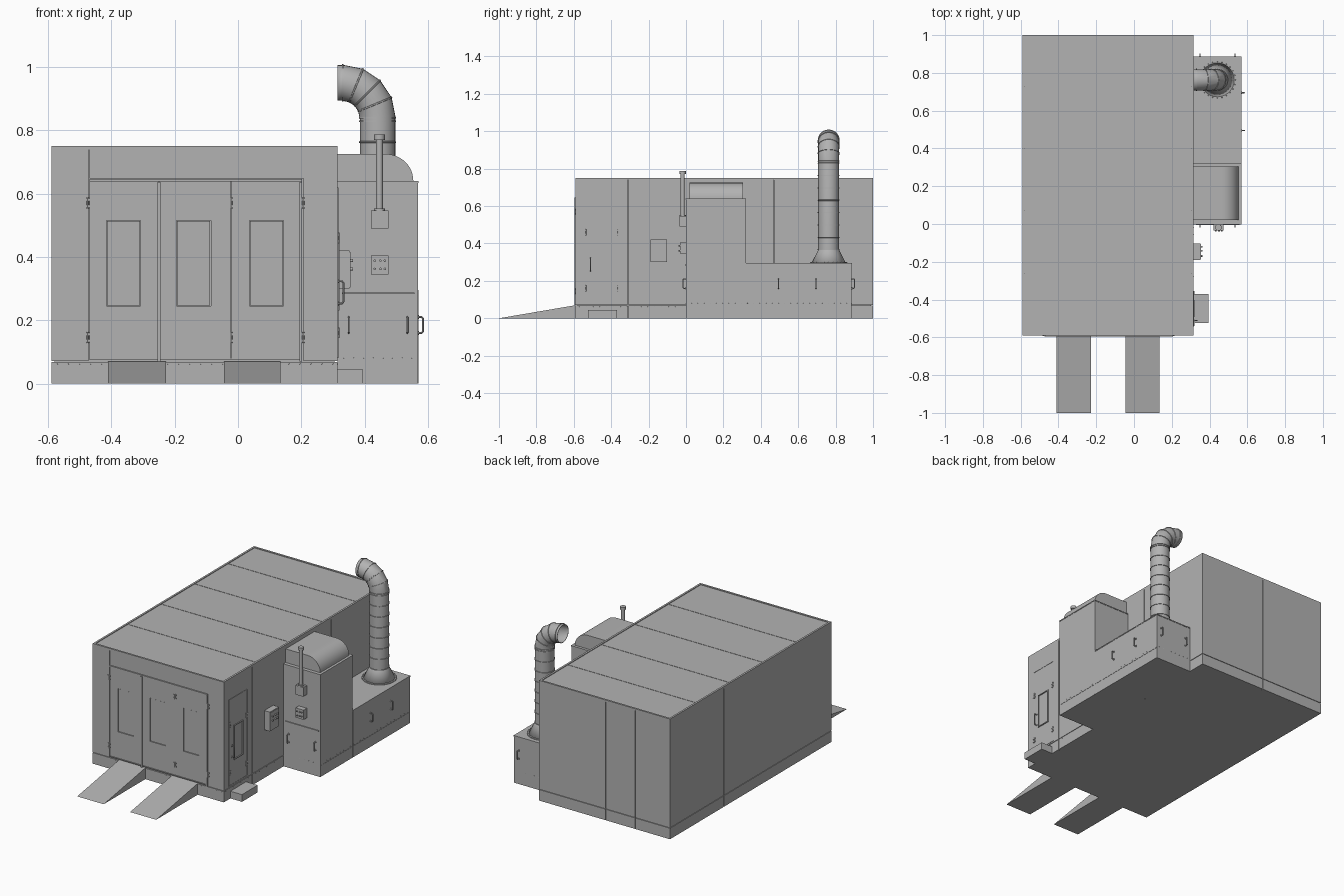
import bpy, bmesh, math
from mathutils import Vector as V

if "Cube" in bpy.data.objects:
    bpy.data.objects.remove(bpy.data.objects["Cube"])

grey = bpy.data.materials.new("grey_paint")
grey.diffuse_color = (0.45, 0.45, 0.45, 1)
grey.use_nodes = True
grey.node_tree.nodes["Principled BSDF"].inputs["Base Color"].default_value = grey.diffuse_color


def finish(name, bm, smooth=None):
    bmesh.ops.recalc_face_normals(bm, faces=bm.faces)
    me = bpy.data.meshes.new(name)
    bm.to_mesh(me)
    bm.free()
    me.materials.append(grey)
    if smooth:
        me.polygons.foreach_set("use_smooth", [True] * len(me.polygons))
        me.set_sharp_from_angle(angle=math.radians(smooth))
    ob = bpy.data.objects.new(name, me)
    bpy.context.collection.objects.link(ob)
    return ob


def add_box(bm, x0, x1, y0, y1, z0, z1):
    for v in bmesh.ops.create_cube(bm, size=1)["verts"]:
        v.co = V(((x0 + x1) / 2 + v.co.x * (x1 - x0), (y0 + y1) / 2 + v.co.y * (y1 - y0),
                  (z0 + z1) / 2 + v.co.z * (z1 - z0)))


def boxes(name, *items):
    bm = bmesh.new()
    for b in items:
        add_box(bm, *b)
    return finish(name, bm)


def prism(name, pts, offset, smooth=None):
    """Extrude a closed outline along an offset."""
    bm = bmesh.new()
    f = bm.faces.new([bm.verts.new(p) for p in pts])
    g = bmesh.ops.extrude_face_region(bm, geom=[f])["geom"]
    bmesh.ops.translate(bm, vec=offset, verts=[v for v in g if isinstance(v, bmesh.types.BMVert)])
    return finish(name, bm, smooth)


def add_tube(bm, pts, radii, side, n, cap=True):
    """Mitred sweep of a circle along a planar path; side is the plane normal."""
    pts, rings = [V(p) for p in pts], []
    for i, p in enumerate(pts):
        a = (p - pts[i - 1]).normalized() if i else (pts[1] - p).normalized()
        b = (pts[i + 1] - p).normalized() if i < len(pts) - 1 else a
        t = (a + b).normalized()
        u = V(side).cross(t) / max(t.dot(a), 0.3)
        rings.append([bm.verts.new(p + radii[i] * (math.cos(w) * V(side) + math.sin(w) * u))
                      for w in (2 * math.pi * k / n for k in range(n))])
    for r, s in zip(rings, rings[1:]):
        for k in range(n):
            bm.faces.new((r[k], r[(k + 1) % n], s[(k + 1) % n], s[k]))
    if cap:
        bm.faces.new(rings[0])
        bm.faces.new(rings[-1])


def handle(name, base, out, length=0.05, d=0.016):
    bm, b, o, h = bmesh.new(), V(base), V(out), V((0, 0, length / 2))
    pts = [b - h, b - h + o * d * .75, b - h * .85 + o * d, b + h * .85 + o * d, b + h + o * d * .75, b + h]
    add_tube(bm, pts, [0.003] * 6, o.cross(V((0, 0, 1))), 8)
    for s in (-1, 1):
        add_tube(bm, [b + h * s, b + h * s + o * 0.004], [0.006] * 2, V((0, 0, 1)), 10)
    finish(name, bm, 40)


X0, X1, Y0, Y1, H, B, T = -0.59, 0.315, -0.59, 1.0, 0.75, 0.07, 0.01
G, R = 0.0015, 0.012  # half seam width, roof rim width
HW = H - R


def spans(edges):
    return [(a + (G if i else 0), b - (G if i < len(edges) - 2 else 0))
            for i, (a, b) in enumerate(zip(edges, edges[1:]))]


# Booth core with panelled walls and roof
boxes("booth_core", (X0 + T, X1 - T, Y0 + T, Y1 - T, 0, H - T))
ys, zs = spans([Y0, -0.31, 0.47, Y1]), spans([0, B, HW])
for name, x in (("left_wall_panels", X0), ("right_wall_panels", X1 - T)):
    boxes(name, *[(x, x + T, *y, *z) for y in ys for z in zs])
boxes("back_wall_panels", *[(*x, Y1 - T, Y1, *z) for x in spans([X0 + T, -.35, -.145, X1 - T]) for z in zs])
boxes("roof_panels", *[(X0 + R, X1 - R, *y, H - 2 * T, H - .004)
                       for y in spans([Y0 + R, -.26, .07, .40, .73, Y1 - R])])
boxes("roof_rim", (X0, X0 + R, Y0, Y1, HW, H), (X1 - R, X1, Y0, Y1, HW, H),
      (X0 + R, X1 - R, Y0, Y0 + R, HW, H), (X0 + R, X1 - R, Y1 - R, Y1, HW, H))


def frame(a0, a1, z0, z1, w):
    return [(a0, a0 + w, z0, z1), (a1 - w, a1, z0, z1), (a0 + w, a1 - w, z0, z0 + w), (a0 + w, a1 - w, z1 - w, z1)]


# Front wall, and three folding doors with recessed windows
F0, F1 = Y0, Y0 + T
boxes("front_wall_panels", (X0 + T, X1 - T, F0, F1, 0, B - G), (X0 + T, -.473, F0, F1, B + G, HW),
      (.207, X1 - T, F0, F1, B + G, HW), (-.47, .207, F0, F1, .647, HW))
WZ0, WZ1 = .245, .515
for i, ((a, b), x) in enumerate(zip(spans([-.47, -.25, -.022, .2]), (-.362, -.14, .09))):
    p, q = x - .054, x + .054
    boxes(f"front_door_{i}", (a, p, F0, F1, .075, .64), (q, b, F0, F1, .075, .64),
          (p, q, F0, F1, .075, WZ0), (p, q, F0, F1, WZ1, .64), (p + .002, q - .002, F0 + .003, F1, WZ0 + .002, WZ1 - .002))
boxes("door_trim", (-.255, -.245, F0 - .006, F1, B, .637), (.194, .203, F0 - .006, F1, B, .637),
      (-.47, .203, F0 - .006, F1, .639, .646), (-.468, -.26, F0 - .004, F1, .076, .081),
      (-.24, .19, F0 - .004, F1, .076, .081))


def hinges(name, spots, axis):
    bm = bmesh.new()
    for p in spots:
        p, s = V(p), V((0, 0, .017))
        add_tube(bm, [p - s, p + s], [.004] * 2, V((1, 0, 0)), 8)
        w, t = (.009, .003) if axis == "y" else (.003, .009)
        for k in (-.01, .01):
            add_box(bm, p.x - w, p.x + w, p.y - t, p.y + t, p.z + k - .004, p.z + k + .004)
    finish(name, bm, 40)


hinges("front_hinges", [(x, Y0 - .001, z) for x in (-.475, -.022, .206) for z in (.145, .57)], "y")

# Personnel side door, window, handle and step
boxes("side_door", *[(X1 - T, X1 + .002, *f) for f in frame(-.542, -.358, B + .01, .62, .003)])
boxes("side_door_window", *[(X1 - T, X1 + .006, *f) for f in frame(-.493, -.403, .23, .445, .005)])
hinges("side_hinges", [(X1 + .001, y, z) for y in (-.532, -.365) for z in (.16, .46)], "x")
handle("side_door_handle", (X1, -.51, .288), (1, 0, 0), .07, .018)
boxes("side_step", (X1, .395, -.525, -.37, 0, .045))

# Drive-on ramps
for name, a, b in (("left_ramp", -.41, -.227), ("right_ramp", -.045, .135)):
    prism(name, [(a, -1, 0), (a, Y0, 0), (a, Y0, B)], (b - a, 0, 0))

# Control panel on the side wall
boxes("control_panel", (X1, .353, -.19, -.102, .30, .42), (X1, .356, -.186, -.106, .304, .416))

# Air unit: tower, low plenum and raised lids
XR = .568
boxes("air_tower", (X1, XR, 0, .32, 0, .636), (X1, XR + .002, -.002, .322, .634, .64))
boxes("air_plenum", (X1, XR, .32, .885, 0, .291), (X1, XR + .002, .322, .887, .289, .295))
boxes("air_unit_strips", (.328, .558, -.006, .002, .283, .288), (XR - .002, XR + .002, .318, .322, 0, .289),
      (XR - .002, XR + .0015, .005, .881, .068, .071))

# Rounded hood feeding the booth
arc = [(.467 + .087 * math.sin(w), .02, .64 + .085 * math.cos(w)) for w in (math.pi / 2 * k / 12 for k in range(13))]
prism("air_hood", [(X1, .02, .638), (X1, .02, .725)] + arc, (0, .285, 0), 30)

# Handles on the air unit
for i, x in enumerate((.35, .535)):
    handle(f"tower_handle_{i}", (x, 0, .185), (0, -1, 0))
    handle(f"plenum_back_handle_{i}", (x, .885, .185), (0, 1, 0))
for i, y in enumerate((.495, .695)):
    handle(f"plenum_side_handle_{i}", (XR, y, .185), (1, 0, 0))

# Exhaust duct with flared base, mitred elbow and seam rings
cx, cy, r, UP, S = .441, .763, .056, V((0, 0, 1)), V((0, 1, 0))
A = math.pi / 8
elbow = [V((.331 + .11 * math.cos(A * k), cy, .84 + .11 * math.sin(A * k))) for k in range(5)]
bm = bmesh.new()
add_tube(bm, [(cx, cy, .295), (cx, cy, .365)] + elbow + [(X1, cy, .95)], [.092] + [r] * 7, S, 28, cap=False)
duct = finish("exhaust_duct", bm, 20)
sol = duct.modifiers.new("thickness", "SOLIDIFY")
sol.thickness, sol.offset = .003, -1
bm = bmesh.new()
joints = [(V((cx, cy, .367 + .066 * k)), UP) for k in range(8)]
joints += [(p, V((-math.sin(A * k), 0, math.cos(A * k)))) for k, p in enumerate(elbow)]
for p, t in joints:
    add_tube(bm, [p - t * .003, p - t * .002, p + t * .002, p + t * .003], [r - .001, r + .003, r + .003, r - .001],
             S, 28, cap=False)
finish("duct_seam_rings", bm, 30)
bm = bmesh.new()
add_tube(bm, [(cx, cy, .29), (cx, cy, .299)], [.1] * 2, S, 28)
finish("duct_flange", bm, 30)

# Burner box, flue stack and switch box on the tower front
boxes("burner_box", (.42, .475, -.035, 0, .49, .547))
bm = bmesh.new()
for z0, z1, r0 in ((.545, .553, .018), (.551, .772, .011), (.77, .787, .017)):
    add_tube(bm, [(.447, -.018, z0), (.447, -.018, z1)], [r0] * 2, V((1, 0, 0)), 16)
finish("flue_stack", bm, 30)
boxes("switch_box", (.42, .475, -.032, 0, .345, .405))
bm = bmesh.new()
for a in (-.015, .003, .017):
    for z in (.362, .388):
        add_tube(bm, [(.447 + a, -.03, z), (.447 + a, -.039, z)], [.004] * 2, V((1, 0, 0)), 10)
        add_tube(bm, [(.35, -.146 + a * 1.5, z), (.363, -.146 + a * 1.5, z)], [.005] * 2, S, 10)
finish("control_buttons", bm, 40)

# Small rivets along the base seam and around the duct flange
bm = bmesh.new()


def rivet(c, size=.0016):
    for v in bmesh.ops.create_icosphere(bm, subdivisions=1, radius=size)["verts"]:
        v.co += V(c)


def rivet_row(p, q, n):
    for i in range(n):
        rivet(V(p).lerp(V(q), i / (n - 1)))


rivet_row((-.57, Y0, .062), (.30, Y0, .062), 26)
rivet_row((X1, -.57, .062), (X1, -.02, .062), 16)
rivet_row((XR, .03, .08), (XR, .86, .08), 26)
rivet_row((.335, 0, .08), (.55, 0, .08), 8)
rivet_row((.335, .885, .08), (.55, .885, .08), 8)
for k in range(24):
    a = 2 * math.pi * k / 24
    rivet((cx + .096 * math.cos(a), cy + .096 * math.sin(a), .299), .003)
finish("rivets", bm)
